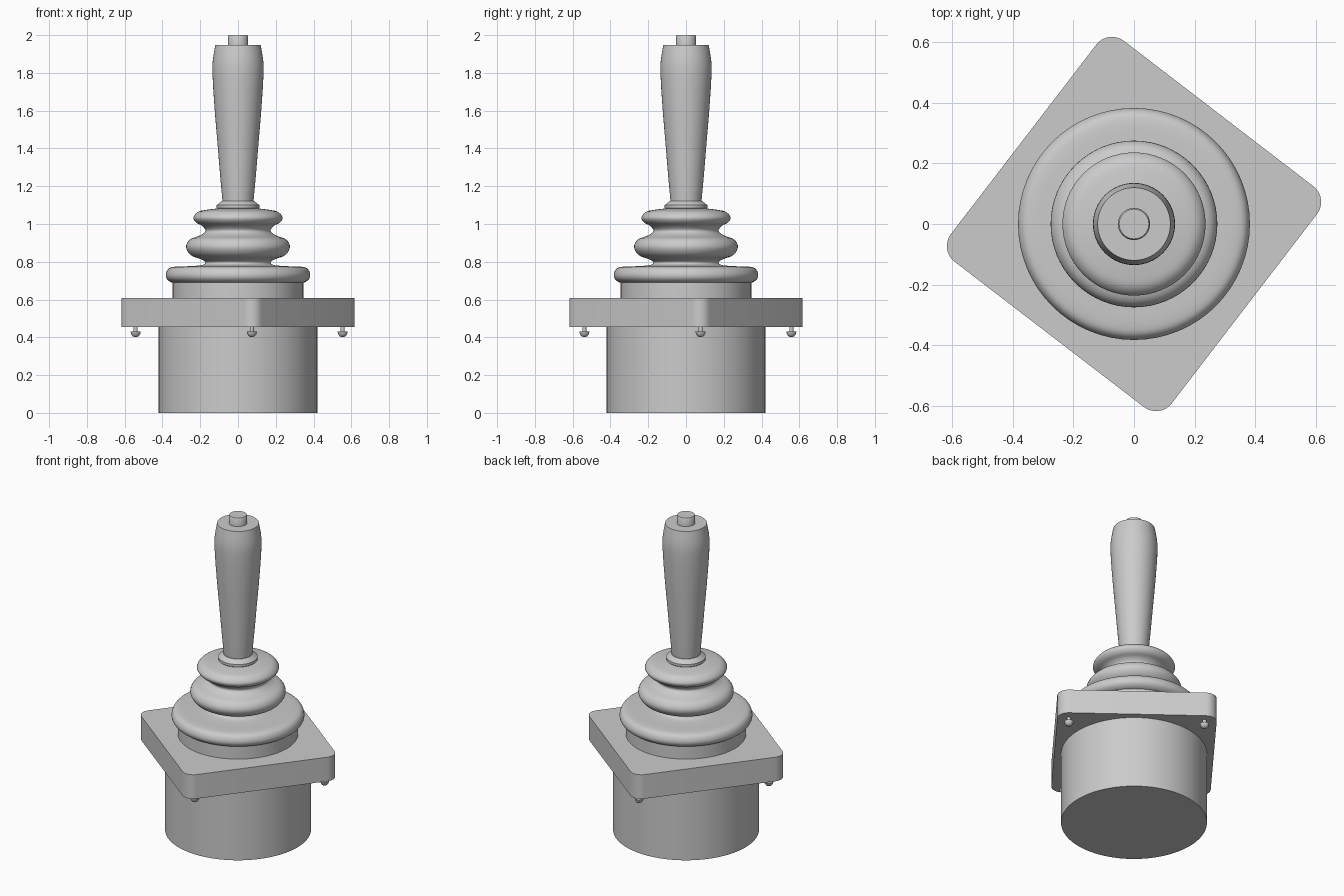
import bpy, bmesh, math

if "Cube" in bpy.data.objects:
    bpy.data.objects.remove(bpy.data.objects["Cube"])


def finish(name, bm, angle=35):
    bmesh.ops.recalc_face_normals(bm, faces=bm.faces)
    mesh = bpy.data.meshes.new(name)
    bm.to_mesh(mesh)
    bm.free()
    ob = bpy.data.objects.new(name, mesh)
    bpy.context.collection.objects.link(ob)
    bpy.ops.object.select_all(action='DESELECT')
    ob.select_set(True)
    bpy.context.view_layer.objects.active = ob
    bpy.ops.object.shade_smooth_by_angle(angle=math.radians(angle))
    return ob


def spline(pts, n=4):
    """Catmull-Rom curve through the profile points."""
    p = [pts[0]] + pts + [pts[-1]]
    out = []
    for a, b, c, d in zip(p, p[1:], p[2:], p[3:]):
        for k in range(n):
            t = k / n
            out.append(tuple(0.5 * (2 * b[i] + (c[i] - a[i]) * t
                       + (2 * a[i] - 5 * b[i] + 4 * c[i] - d[i]) * t * t
                       + (3 * b[i] - a[i] - 3 * c[i] + d[i]) * t ** 3) for i in (0, 1)))
    return out + [pts[-1]]


def lathe(name, profile, sides=64, at=(0, 0), angle=35):
    """Closed turned solid from (radius, z) points, bottom to top."""
    bm = bmesh.new()
    rings = []
    for r, z in profile:
        rings.append([bm.verts.new((at[0] + r * math.cos(2 * math.pi * i / sides),
                                    at[1] + r * math.sin(2 * math.pi * i / sides), z))
                      for i in range(sides)])
    for lo, hi in zip(rings, rings[1:]):
        for i in range(sides):
            j = (i + 1) % sides
            bm.faces.new((lo[i], lo[j], hi[j], hi[i]))
    bm.faces.new(rings[0][::-1])
    bm.faces.new(rings[-1])
    return finish(name, bm, angle)


# Housing below the plate
lathe("housing", [(0.42, 0), (0.42, 0.46)], 96)

# Square mounting plate with rounded corners, turned about z
HALF, RAD, TURN = 0.459, 0.065, math.radians(-37.5)
bm = bmesh.new()
outline = []
for q in range(4):
    mid = TURN + math.radians(45 + 90 * q)
    d = (HALF - RAD) * math.sqrt(2)
    for k in range(9):
        a = mid + math.radians(-45 + 90 * k / 8)
        outline.append((d * math.cos(mid) + RAD * math.cos(a),
                        d * math.sin(mid) + RAD * math.sin(a)))
base = bm.faces.new([bm.verts.new((x, y, 0.455)) for x, y in outline])
top = bmesh.ops.extrude_face_region(bm, geom=[base], use_keep_orig=True)
bmesh.ops.translate(bm, vec=(0, 0, 0.153),
                    verts=[g for g in top["geom"] if isinstance(g, bmesh.types.BMVert)])
finish("mounting_plate", bm)

# Round-headed screws under the corners
for q in range(4):
    a = math.radians(7 + 90 * q)
    pos = (0.006 + 0.552 * math.cos(a), 0.01 + 0.552 * math.sin(a))
    lathe(f"screw_{q + 1}", [(0.006, 0.402), (0.016, 0.406), (0.024, 0.417), (0.027, 0.43),
                             (0.011, 0.432), (0.011, 0.46)], 16, pos)

# Ring clamping the boot to the plate
lathe("boot_ring", [(0.346, 0.605), (0.346, 0.71)])

# Bellows boot
boot = spline([(0.325, 0.685), (0.355, 0.692), (0.377, 0.71), (0.382, 0.735), (0.368, 0.763),
               (0.335, 0.774), (0.25, 0.777), (0.19, 0.783), (0.172, 0.798), (0.20, 0.815),
               (0.25, 0.835), (0.275, 0.877), (0.255, 0.918), (0.20, 0.94), (0.172, 0.963),
               (0.19, 0.99), (0.222, 1.008), (0.236, 1.035), (0.21, 1.065), (0.16, 1.076),
               (0.11, 1.082)])
lathe("bellows_boot", boot, angle=60)

# Collar where the handle leaves the boot
lathe("collar", [(0.10, 1.07), (0.113, 1.085), (0.113, 1.10), (0.085, 1.122)])

# Tapered grip
grip = spline([(0.081, 1.11), (0.094, 1.25), (0.108, 1.42), (0.123, 1.6), (0.134, 1.77),
               (0.134, 1.86), (0.120, 1.948)])
lathe("grip", grip)

# Top button
lathe("top_button", [(0.053, 1.94), (0.053, 1.994), (0.049, 2.0)], 32)
